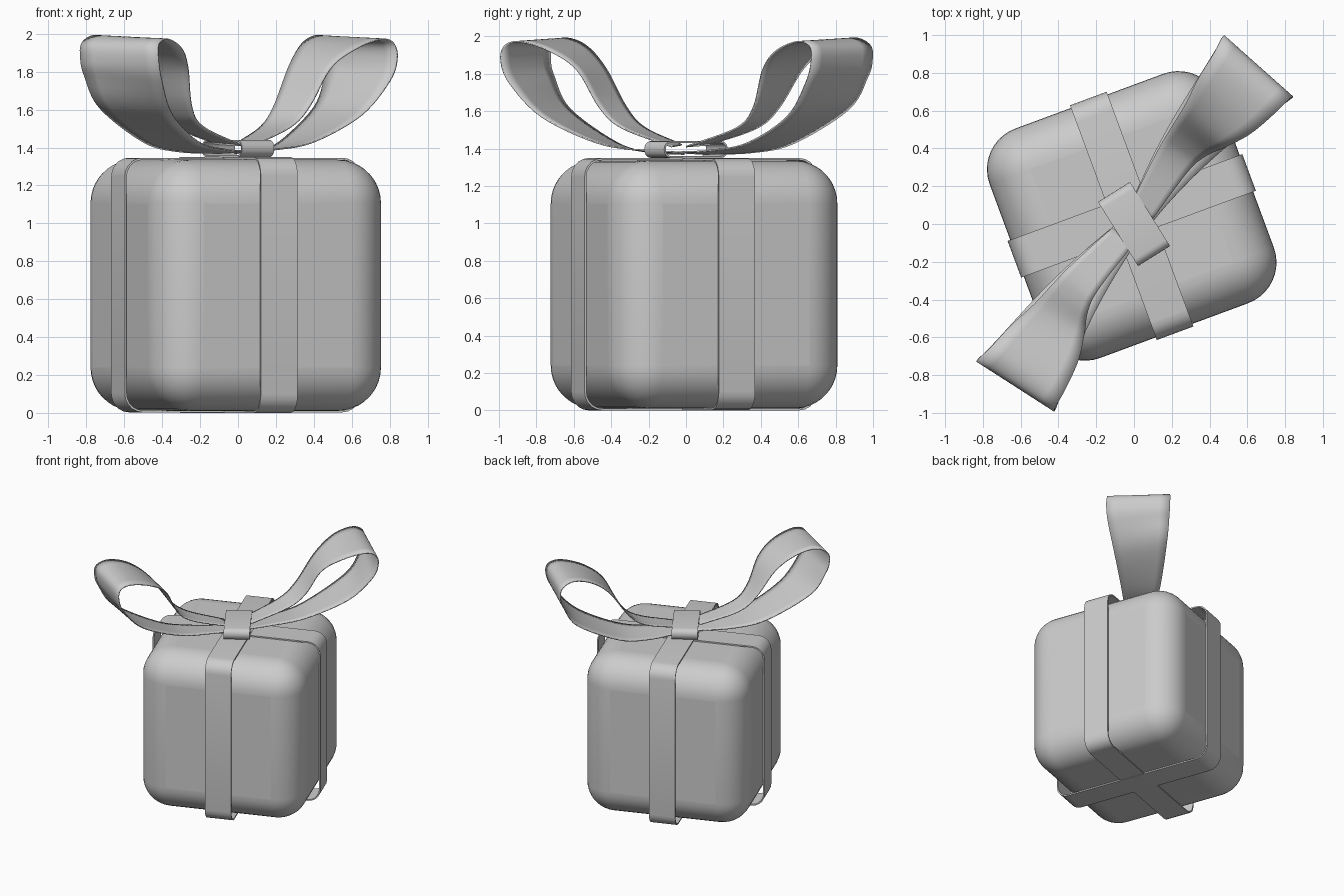
import bpy, math
from mathutils import Vector

if "Cube" in bpy.data.objects:
    bpy.data.objects.remove(bpy.data.objects["Cube"])

BOX_TURN = math.radians(20.3)
CENTRE = Vector((-0.012, 0.043, 0.0))


def make(name, verts, faces, angle=35):
    me = bpy.data.meshes.new(name)
    me.from_pydata([tuple(v) for v in verts], [], faces)
    ob = bpy.data.objects.new(name, me)
    bpy.context.collection.objects.link(ob)
    bpy.ops.object.select_all(action='DESELECT')
    bpy.context.view_layer.objects.active = ob
    ob.select_set(True)
    bpy.ops.object.shade_smooth_by_angle(angle=math.radians(angle))
    return ob


def rounded_rect(w, h, r, seg):
    pts = []
    for i, (sx, sz) in enumerate([(1, 1), (-1, 1), (-1, -1), (1, -1)]):
        for k in range(seg + 1):
            a = math.pi / 2 * (i + k / seg)
            pts.append((sx * (w / 2 - r) + r * math.cos(a), sz * (h / 2 - r) + r * math.sin(a)))
    return pts


def band(name, w, h, r, width, thick, loc, turn, seg=5):
    """Closed flat strap: rounded loop in local xz, extruded along local y."""
    outer = rounded_rect(w, h, r, seg)
    inner = rounded_rect(w - 2 * thick, h - 2 * thick, r - thick, seg)
    n = len(outer)
    rings = [(outer, -1), (outer, 1), (inner, 1), (inner, -1)]
    verts = [(x, s * width / 2, z) for ring, s in rings for x, z in ring]
    faces = []
    for k in range(4):
        a, b = k * n, (k + 1) % 4 * n
        faces += [(a + i, a + (i + 1) % n, b + (i + 1) % n, b + i) for i in range(n)]
    ob = make(name, verts, faces)
    ob.location = loc
    ob.rotation_euler.z = turn
    return ob


def smooth_path(pts, steps=6):
    """Catmull-Rom curve through the points."""
    p = [Vector(q) for q in pts]
    p = [2 * p[0] - p[1]] + p + [2 * p[-1] - p[-2]]
    out = []
    for i in range(1, len(p) - 2):
        a, b, c, d = p[i - 1:i + 3]
        for k in range(steps):
            t = k / steps
            out.append(0.5 * (2 * b + (c - a) * t + (2 * a - 5 * b + 4 * c - d) * t * t
                              + (3 * b - a - 3 * c + d) * t ** 3))
    return out + [p[-2]]


# Rounded box
bpy.ops.mesh.primitive_cube_add(size=1, location=CENTRE + Vector((0, 0, 0.673)))
box = bpy.context.object
box.name = "gift_box"
box.scale = (1.295, 1.295, 1.325)
bpy.ops.object.transform_apply(location=False, rotation=False, scale=True)
box.rotation_euler.z = BOX_TURN
bev = box.modifiers.new("round", 'BEVEL')
bev.width = 0.23
bev.segments = 10
bpy.ops.object.shade_smooth_by_angle(angle=math.radians(40))

# Two crossing ribbons round the box
for name, turn, h in (("ribbon_across", 0, 1.343), ("ribbon_along", math.pi / 2, 1.349)):
    band(name, 1.325, h, 0.10, 0.207, 0.011, CENTRE + Vector((0, 0, 0.6745)), BOX_TURN + turn)

# Bow loop: its two edges, from the knot along the bottom, round the tip and back
near = [(0.04, -0.06, 1.38), (0.2, 0.13, 1.39), (0.4, 0.33, 1.43), (0.65, 0.54, 1.57),
        (0.8, 0.64, 1.75), (0.84, 0.67, 1.87), (0.82, 0.66, 1.95), (0.75, 0.59, 1.97),
        (0.62, 0.48, 1.92), (0.49, 0.41, 1.82), (0.38, 0.36, 1.62), (0.28, 0.27, 1.51),
        (0.08, 0.0, 1.41)]
far = [(-0.02, 0.1, 1.37), (0.1, 0.36, 1.38), (0.22, 0.58, 1.43), (0.4, 0.87, 1.61),
       (0.46, 0.97, 1.78), (0.475, 0.995, 1.87), (0.465, 0.985, 1.95), (0.42, 0.9, 1.99),
       (0.34, 0.77, 1.95), (0.27, 0.63, 1.83), (0.19, 0.5, 1.62), (0.12, 0.38, 1.51),
       (-0.01, 0.12, 1.42)]
ACROSS = 6
axis = Vector((math.cos(math.radians(52.8)), math.sin(math.radians(52.8)), 0))
rows = list(zip(smooth_path(near), smooth_path(far)))
loop = [a.lerp(b, j / ACROSS) for a, b in rows for j in range(ACROSS + 1)]
w = ACROSS + 1
quads = [(i * w + j, i * w + j + 1, (i + 1) * w + j + 1, (i + 1) * w + j)
         for i in range(len(rows) - 1) for j in range(ACROSS)]
mirrored = [v - 2 * v.dot(axis) * axis for v in loop]
for name, verts, faces in (("bow_loop_back", loop, quads),
                           ("bow_loop_front", mirrored, [f[::-1] for f in quads])):
    ob = make(name, verts, faces, 60)
    sol = ob.modifiers.new("thickness", 'SOLIDIFY')
    sol.thickness = 0.008
    sol.offset = 0

# Knot band holding the loops
band("bow_knot", 0.40, 0.09, 0.042, 0.20, 0.010, (0, 0, 1.395), math.radians(-58))
